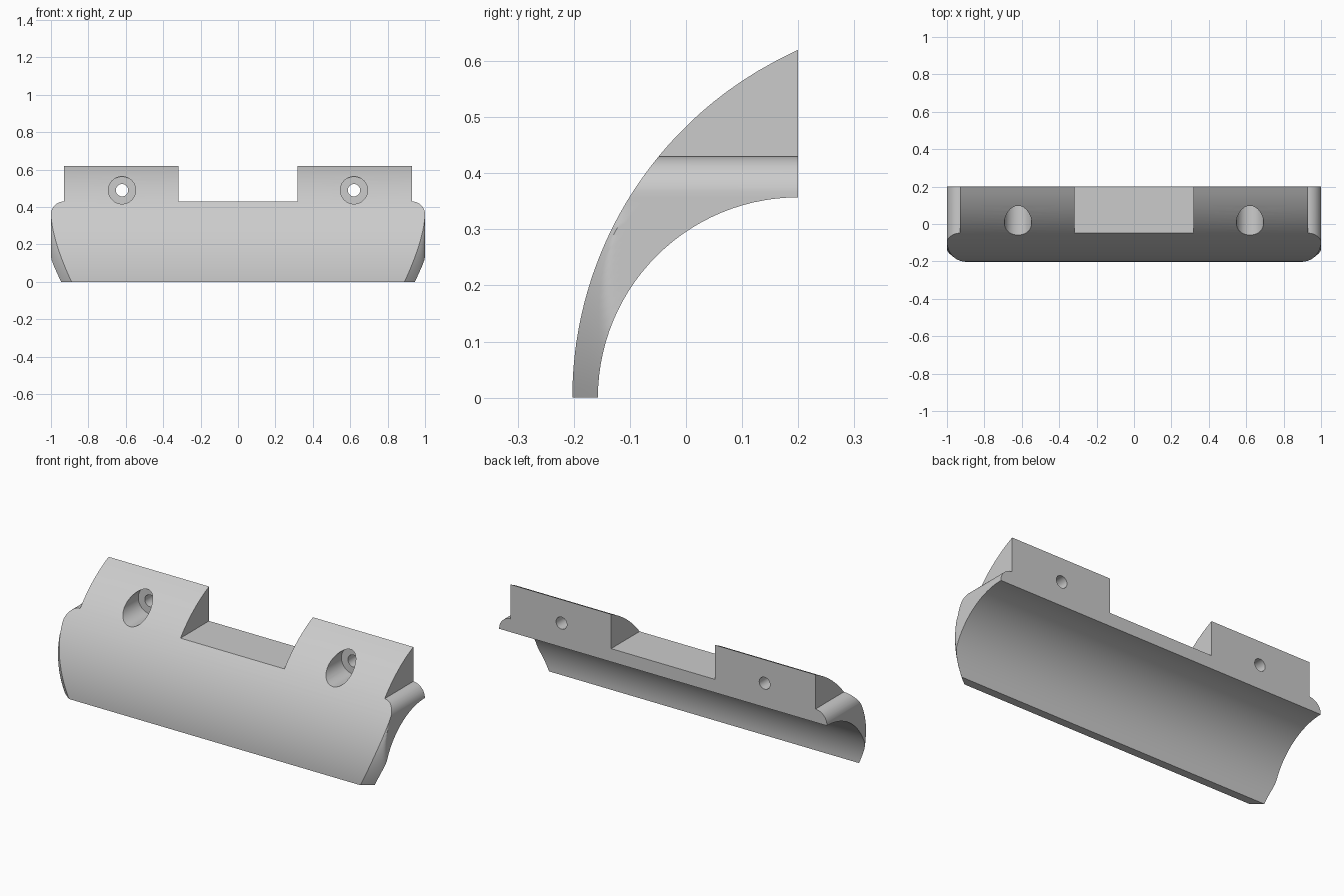
import bpy, bmesh, math

cube = bpy.data.objects.get("Cube")
if cube:
    bpy.data.objects.remove(cube, do_unlink=True)

BACK, TOP, STEP = 0.2, 0.62, 0.43
INNER_R = 0.357
OUTER_C, OUTER_R = 0.4754, 0.678

grey = bpy.data.materials.new("plain_grey")
grey.use_nodes = True
grey.diffuse_color = (0.6, 0.6, 0.6, 1)
grey.node_tree.nodes["Principled BSDF"].inputs["Base Color"].default_value = grey.diffuse_color


def make_object(name, bm):
    bmesh.ops.remove_doubles(bm, verts=bm.verts, dist=1e-5)
    bmesh.ops.recalc_face_normals(bm, faces=bm.faces)
    mesh = bpy.data.meshes.new(name)
    bm.to_mesh(mesh)
    bm.free()
    mesh.materials.append(grey)
    obj = bpy.data.objects.new(name, mesh)
    bpy.context.collection.objects.link(obj)
    return obj


def prism(name, outline):
    """Extrude an x-z outline through the whole depth."""
    bm = bmesh.new()
    face = bm.faces.new([bm.verts.new((x, -0.5, z)) for x, z in outline])
    new = bmesh.ops.extrude_face_region(bm, geom=[face])["geom"]
    verts = [v for v in new if isinstance(v, bmesh.types.BMVert)]
    bmesh.ops.translate(bm, verts=verts, vec=(0, 1, 0))
    return make_object(name, bm)


def bore(name, x, z, radius, y0, y1):
    ring = [(radius * math.cos(i * math.tau / 48), radius * math.sin(i * math.tau / 48))
            for i in range(48)]
    obj = prism(name, [(x + a, z + b) for a, b in ring])
    for v in obj.data.vertices:
        v.co.y = y0 if v.co.y < 0 else y1
    return obj


def outer_y(z):
    return min(BACK, OUTER_C - math.sqrt(OUTER_R ** 2 - z ** 2))


def inner_y(z):
    return BACK - math.sqrt(max(0, INNER_R ** 2 - z ** 2))


def end_x(z, depth):
    """Half width: the front corner rounding grows towards the bottom."""
    size = 0.12 * max(0, 1 - z / 0.36) ** 1.55
    if depth >= size:
        return 1.0
    return 1 - 0.92 * size * (1 - depth / size) ** 1.5


# Curved body, built as rows of height by layers of depth
LAYERS = 16
heights = [INNER_R * math.sin(i * math.pi / 56) for i in range(28)] + [INNER_R]
heights += [INNER_R + (TOP - INNER_R) * i / 14 for i in range(1, 15)]
bm = bmesh.new()
sides = {}
for sign in (-1, 1):
    rows = []
    for z in heights:
        front, rear = outer_y(z), inner_y(z)
        row = []
        for j in range(LAYERS + 1):
            depth = (rear - front) * j / LAYERS
            row.append(bm.verts.new((sign * end_x(z, depth), front + depth, z)))
        rows.append(row)
    sides[sign] = rows
    for lower, upper in zip(rows, rows[1:]):
        for j in range(LAYERS):
            bm.faces.new((lower[j], lower[j + 1], upper[j + 1], upper[j]))
left, right = sides[1], sides[-1]
for i in range(len(heights) - 1):
    for j in (0, LAYERS):
        bm.faces.new((left[i][j], left[i + 1][j], right[i + 1][j], right[i][j]))
for i in (0, -1):
    for j in range(LAYERS):
        bm.faces.new((left[i][j], left[i][j + 1], right[i][j + 1], right[i][j]))
body = make_object("curved_bracket", bm)

# Cutters: middle notch, rounded end lips, stepped screw holes
cutters = [prism("notch_cutter", [(-0.317, STEP), (0.317, STEP), (0.317, 1), (-0.317, 1)])]
for s in (-1, 1):
    r = 0.0705
    lip = [(0.93 + r * math.sin(i * math.pi / 32), STEP - r + r * math.cos(i * math.pi / 32))
           for i in range(17)]
    outline = [(0.93, 1)] + lip + [(1.1, STEP - r), (1.1, 1)]
    cutters.append(prism("lip_cutter", [(s * x, z) for x, z in outline]))
    cutters.append(bore("counterbore_cutter", s * 0.62, 0.49, 0.073, -0.5, 0.12))
    cutters.append(bore("screw_hole_cutter", s * 0.62, 0.49, 0.033, -0.4, 0.5))

bpy.ops.object.select_all(action='DESELECT')
bpy.context.view_layer.objects.active = body
body.select_set(True)
for cutter in cutters:
    cutter.hide_render = True
    mod = body.modifiers.new("cut", 'BOOLEAN')
    mod.operation = 'DIFFERENCE'
    mod.solver = 'EXACT'
    mod.object = cutter
    bpy.ops.object.modifier_apply(modifier=mod.name)
    bpy.data.objects.remove(cutter, do_unlink=True)

bpy.ops.object.shade_smooth_by_angle(angle=math.radians(25))
